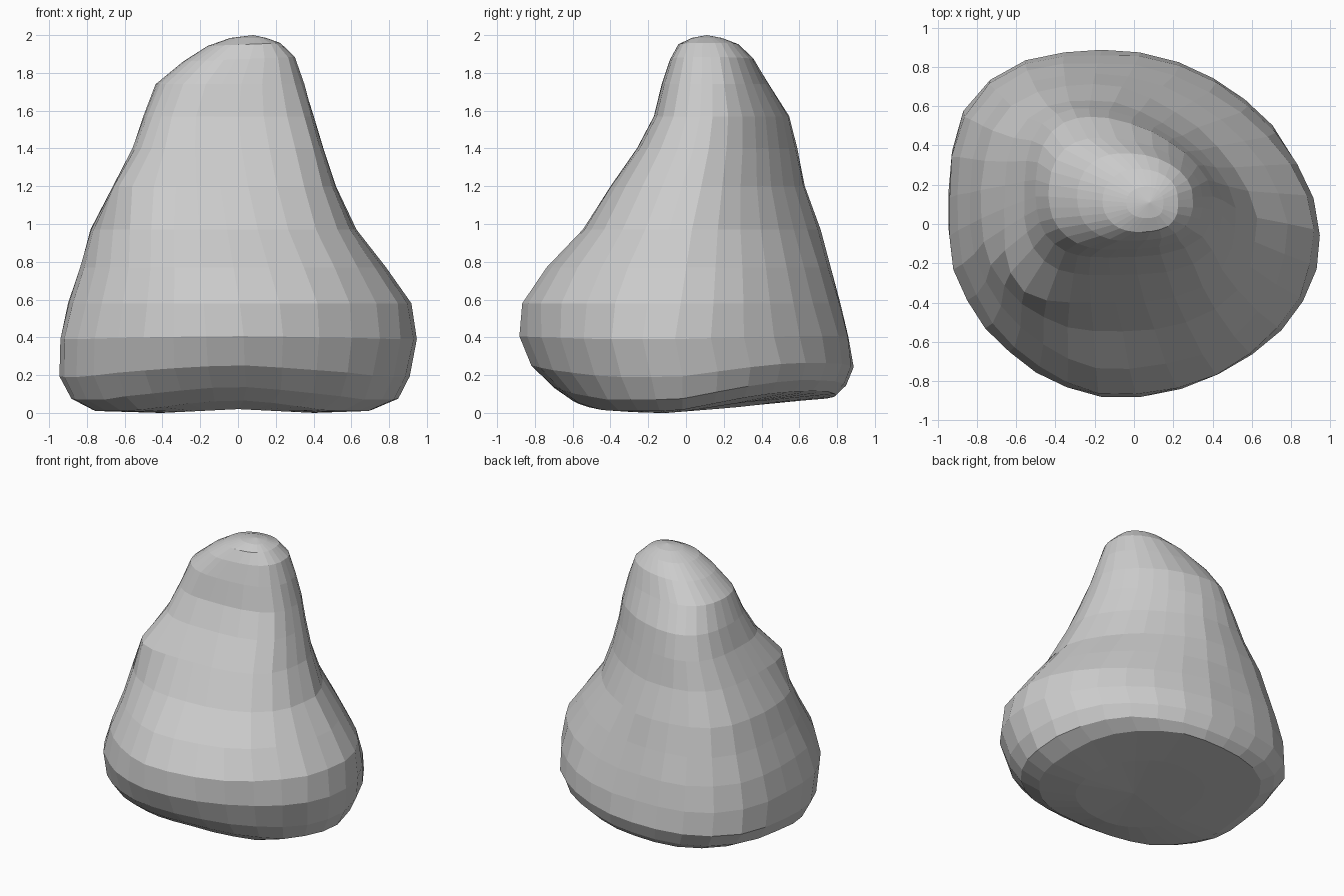
import bpy, bmesh, math, random

random.seed(4)
SEG = 30

# Rings: height, x min, x max, y min, y max, centre x, centre y
RINGS = [
    (0.00, -0.42, 0.42, -0.40, 0.45, -0.05, -0.02),
    (0.01, -0.77, 0.71, -0.60, 0.79, -0.05, -0.02),
    (0.07, -0.88, 0.85, -0.70, 0.845, -0.05, -0.02),
    (0.19, -0.95, 0.91, -0.82, 0.885, -0.07, -0.02),
    (0.39, -0.945, 0.95, -0.885, 0.865, -0.08, -0.06),
    (0.58, -0.90, 0.92, -0.87, 0.82, -0.10, -0.03),
    (0.77, -0.84, 0.78, -0.74, 0.765, -0.12, 0.00),
    (0.97, -0.78, 0.625, -0.55, 0.71, -0.14, 0.03),
    (1.20, -0.66, 0.52, -0.40, 0.63, -0.17, 0.08),
    (1.40, -0.56, 0.45, -0.26, 0.59, -0.19, 0.12),
    (1.57, -0.50, 0.40, -0.17, 0.545, -0.19, 0.14),
    (1.74, -0.435, 0.35, -0.13, 0.44, -0.14, 0.14),
    (1.87, -0.29, 0.30, -0.085, 0.36, -0.05, 0.13),
    (1.95, -0.16, 0.225, -0.04, 0.28, 0.02, 0.12),
    (1.985, -0.04, 0.15, 0.03, 0.19, 0.06, 0.11),
]

# Corner squareness: height, back right, back left, front left, front right
CORNERS = [
    (0.0, 1.9, 3.0, 1.9, 1.9),
    (0.4, 1.8, 3.2, 1.8, 1.95),
    (0.6, 1.7, 3.2, 1.75, 2.1),
    (0.8, 1.65, 3.1, 1.75, 2.3),
    (1.0, 1.55, 3.1, 2.1, 2.6),
    (1.2, 1.55, 3.0, 4.0, 3.0),
    (1.4, 1.55, 3.0, 2.6, 3.3),
    (1.7, 1.75, 2.7, 2.1, 3.2),
    (2.0, 2.3, 2.0, 2.2, 2.8),
]


def squareness(z, quadrant):
    for lo, hi in zip(CORNERS, CORNERS[1:]):
        if z <= hi[0]:
            t = (z - lo[0]) / (hi[0] - lo[0])
            return lo[quadrant + 1] * (1 - t) + hi[quadrant + 1] * t
    return CORNERS[-1][quadrant + 1]


def ring_point(ring, i):
    z, x0, x1, y0, y1, cx, cy = ring
    ang = 2 * math.pi * (i + 0.01) / SEG
    c, s = math.cos(ang), math.sin(ang)
    n = squareness(z, int(ang / (math.pi / 2)) % 4)
    a = x1 - cx if c > 0 else cx - x0
    b = y1 - cy if s > 0 else cy - y0
    r = (abs(c) ** n + abs(s) ** n) ** (-1 / n)
    r *= 1 + random.uniform(-0.006, 0.006)
    x, y = cx + a * c * r, cy + b * s * r
    # underside lifts toward the back, back right corner and front
    low = max(0.0, 1 - z / 0.45)
    lift = 0.08 * max(0.0, y + 0.1) + 0.2 * max(0.0, x) * max(0.0, y)
    lift += 0.22 * max(0.0, -y - 0.42) + 0.02 * max(0.0, 1 - abs(x) / 0.4)
    lift *= low
    # upper rings tilt slightly
    if 1.8 < z < 1.97:
        lift += 0.04 * (x - cx)
    return (x, y, z + lift)


# Boulder lofted from the rings
bm = bmesh.new()
loops = [[bm.verts.new(ring_point(r, i)) for i in range(SEG)] for r in RINGS]
for lower, upper in zip(loops, loops[1:]):
    for i in range(SEG):
        j = (i + 1) % SEG
        bm.faces.new((lower[i], lower[j], upper[j], upper[i]))

# Rounded top and slightly hollow underside
top = bm.verts.new((0.08, 0.11, 2.0))
base = bm.verts.new((0.0, 0.0, 0.035))
for i in range(SEG):
    j = (i + 1) % SEG
    bm.faces.new((loops[-1][i], loops[-1][j], top))
    bm.faces.new((loops[0][j], loops[0][i], base))

bmesh.ops.recalc_face_normals(bm, faces=bm.faces)
mesh = bpy.data.meshes.new("boulder")
bm.to_mesh(mesh)
bm.free()
boulder = bpy.data.objects.new("boulder", mesh)
bpy.context.collection.objects.link(boulder)
